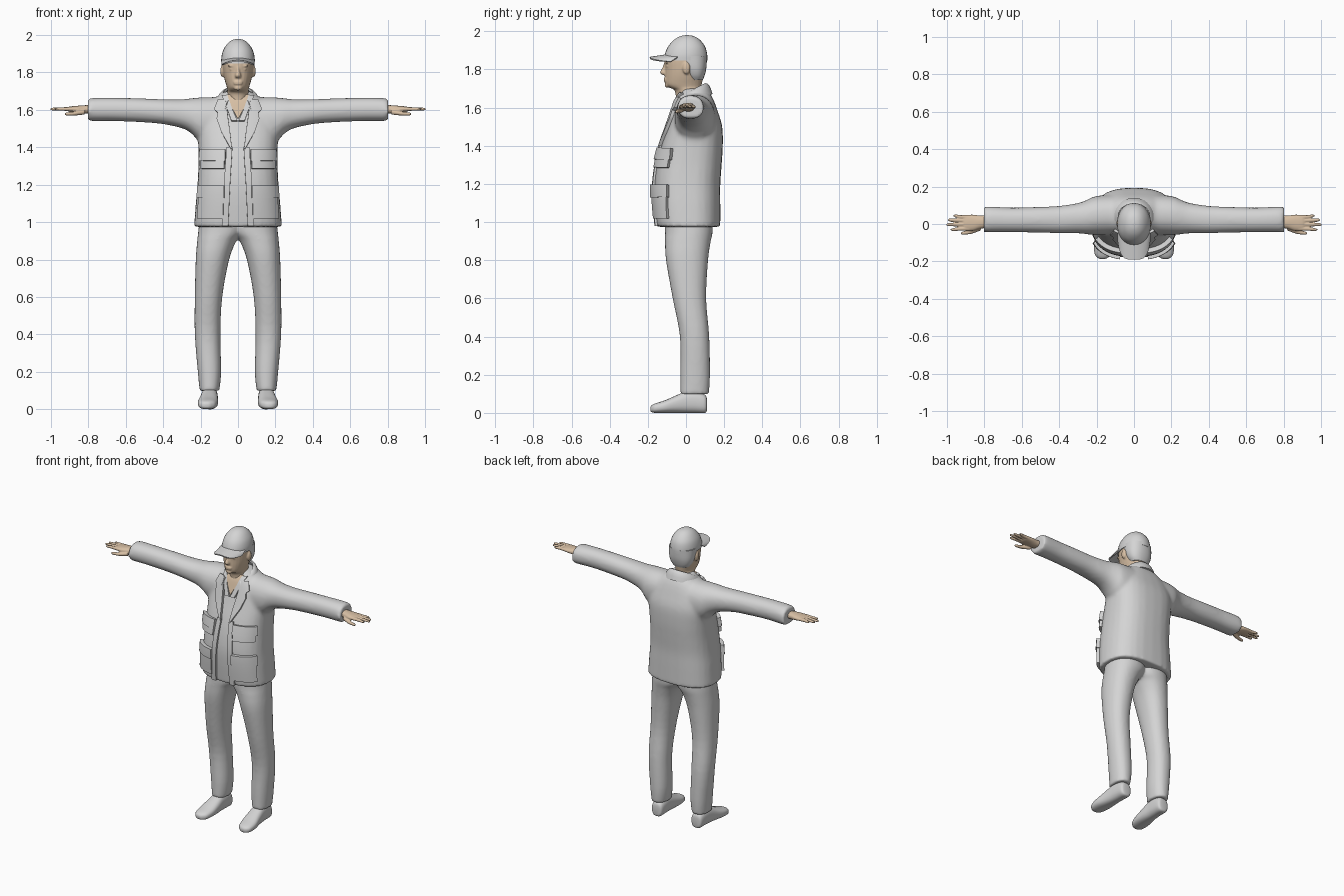
import bpy, bmesh, math
from mathutils import Matrix

if "Cube" in bpy.data.objects:
    bpy.data.objects.remove(bpy.data.objects["Cube"], do_unlink=True)


def material(name, colour):
    mat = bpy.data.materials.new(name)
    mat.use_nodes = True
    mat.diffuse_color = (*colour, 1)
    bsdf = next(n for n in mat.node_tree.nodes if n.type == "BSDF_PRINCIPLED")
    bsdf.inputs["Base Color"].default_value = (*colour, 1)
    bsdf.inputs["Roughness"].default_value = 0.8
    return mat


CLOTH = material("light grey cloth", (0.66, 0.66, 0.66))
SKIN = material("skin", (0.68, 0.52, 0.37))


def spline(rows, steps=4):
    """Smooth curve through rows of numbers."""
    out, last = [], len(rows) - 1
    for i in range(last):
        quad = [rows[min(max(k, 0), last)] for k in range(i - 1, i + 3)]
        for s in range(steps):
            t = s / steps
            out.append([b + t / 2 * (c - a + t * (2 * a - 5 * b + 4 * c - d + t * (3 * b - a - 3 * c + d)))
                        for a, b, c, d in zip(*quad)])
    return out + [list(rows[-1])]


def centred(rows):
    return [(z, -w, w, front, back) for z, w, front, back in rows]


def loft(bm, axis, rows, power=2.0, side=1, sides=28):
    """Skin rounded sections given as (position, a0, a1, b0, b1)."""
    rings = []
    for p, a0, a1, b0, b1 in spline(rows):
        ring = []
        for k in range(sides):
            t = math.tau * k / sides
            c, s = math.cos(t), math.sin(t)
            a = (a0 + a1) / 2 + (a1 - a0) / 2 * math.copysign(abs(c) ** (2 / power), c)
            b = (b0 + b1) / 2 + (b1 - b0) / 2 * math.copysign(abs(s) ** (2 / power), s)
            x, y, z = {"x": (p, a, b), "y": (a, p, b), "z": (a, b, p)}[axis]
            ring.append(bm.verts.new((x * side, y, z)))
        rings.append(ring)
    for lo, hi in zip(rings, rings[1:]):
        for k in range(sides):
            j = (k + 1) % sides
            bm.faces.new((lo[k], lo[j], hi[j], hi[k]))
    bm.faces.new(rings[0])
    bm.faces.new(rings[-1])


def ball(bm, centre, size):
    m = Matrix.Translation(centre) @ Matrix.Diagonal((*size, 1))
    bmesh.ops.create_uvsphere(bm, u_segments=20, v_segments=12, radius=1, matrix=m)


def finish(name, bm, mat, voxel=0, smooth=0, angle=50):
    bmesh.ops.recalc_face_normals(bm, faces=bm.faces)
    mesh = bpy.data.meshes.new(name)
    bm.to_mesh(mesh)
    bm.free()
    mesh.materials.append(mat)
    obj = bpy.data.objects.new(name, mesh)
    bpy.context.collection.objects.link(obj)
    bpy.ops.object.select_all(action="DESELECT")
    obj.select_set(True)
    bpy.context.view_layer.objects.active = obj
    bpy.ops.object.shade_smooth_by_angle(angle=math.radians(angle))
    if voxel:
        fuse = obj.modifiers.new("fuse", "REMESH")
        fuse.mode, fuse.voxel_size, fuse.use_smooth_shade = "VOXEL", voxel, True
        relax = obj.modifiers.new("relax", "SMOOTH")
        relax.factor, relax.iterations = 0.5, smooth
    return obj


def sheet(name, grid, mat, thick, mirror=False):
    """Thick sheet from a grid of points."""
    bm = bmesh.new()
    vs = [[bm.verts.new(p) for p in row] for row in grid]
    for lo, hi in zip(vs, vs[1:]):
        for k in range(len(lo) - 1):
            bm.faces.new((lo[k], lo[k + 1], hi[k + 1], hi[k]))
    obj = finish(name, bm, mat)
    solid = obj.modifiers.new("thickness", "SOLIDIFY")
    solid.thickness, solid.offset = thick, 0
    if mirror:
        obj.modifiers.new("mirror", "MIRROR")
    obj.modifiers.new("crisp", "EDGE_SPLIT").split_angle = math.radians(40)
    return obj


# Jacket body and sleeves, fused into one garment
TORSO = centred([(0.975, .235, -.155, .18), (1.1, .226, -.166, .18), (1.2, .217, -.168, .18),
                 (1.3, .212, -.155, .187), (1.4, .212, -.13, .193), (1.5, .215, -.095, .19),
                 (1.58, .2, -.068, .167), (1.64, .15, -.048, .145), (1.675, .105, -.03, .125),
                 (1.7, .07, -.02, .105)])
SLEEVE = [(.08, -.06, .16, 1.4, 1.67), (.2, -.06, .15, 1.43, 1.667), (.25, -.055, .13, 1.475, 1.662),
          (.3, -.05, .112, 1.502, 1.657), (.4, -.05, .097, 1.524, 1.657), (.5, -.046, .092, 1.533, 1.661),
          (.65, -.044, .088, 1.54, 1.665), (.76, -.044, .093, 1.54, 1.665), (.803, -.046, .094, 1.54, 1.66)]
BOXY = 2.6
bm = bmesh.new()
loft(bm, "z", TORSO, BOXY)
for side in (1, -1):
    loft(bm, "x", SLEEVE, 2.2, side)
finish("jacket", bm, CLOTH, voxel=.011, smooth=8)

CHEST = spline(TORSO)


def front_y(x, z):
    """Depth of the jacket front at a given place."""
    z = min(max(z, CHEST[0][0]), CHEST[-1][0])
    lo, hi = next((a, b) for a, b in zip(CHEST, CHEST[1:]) if z <= b[0])
    t = (z - lo[0]) / (hi[0] - lo[0])
    _, _, w, f, b = [p + (q - p) * t for p, q in zip(lo, hi)]
    r = min(abs(x) / w, 0.97)
    return (f + b) / 2 - (b - f) / 2 * (1 - r ** BOXY) ** (1 / BOXY)


def plate(name, rows, thick, lift, mat=CLOTH):
    """Mirrored panel on the jacket front from rows of (z, inner x, outer x)."""
    grid = []
    for i, (lo, hi) in enumerate(zip(rows, rows[1:])):
        for s in range(0 if i == 0 else 1, 7):
            z, a, b = [p + (q - p) * s / 6 for p, q in zip(lo, hi)]
            xs = [a + (b - a) * k / 10 for k in range(11)]
            grid.append([(x, front_y(x, z) - lift, z) for x in xs])
    return sheet(name, grid, mat, thick, mirror=True)


# Front details: opening, lapels, shirt collar, bare neckline and pockets
plate("neckline", [(1.68, 0, .062), (1.62, 0, .038), (1.555, 0, .003)], .008, .006, SKIN)
plate("shirt_collar", [(1.675, .055, .085), (1.61, .033, .06), (1.54, .003, .035)], .014, .006)
plate("lapels", [(1.65, .065, .105), (1.6, .058, .125), (1.585, .056, .108), (1.55, .052, .112),
                 (1.48, .042, .088), (1.39, .032, .038)], .02, .007)
plate("front_edges", [(1.4, .03, .06), (1.2, .042, .075), (.98, .052, .085)], .014, .004)
plate("chest_pockets", [(1.285, .072, .19), (1.37, .07, .188)], .03, .003)
plate("chest_flaps", [(1.325, .066, .194), (1.385, .066, .19)], .042, .003)
plate("hip_pockets", [(1.02, .078, .208), (1.18, .075, .198)], .03, .003)
plate("hip_flaps", [(1.13, .072, .205), (1.195, .072, .2)], .042, .003)

# Turned-down jacket collar
grid = []
for k in range(33):
    a = math.radians(-145 + 290 * k / 32)
    s, c = math.sin(a), math.cos(a)
    top = 1.68 + .042 * c
    grid.append([((.08 + .038 * v) * s, .02 + (.08 + .034 * v) * c, top + .012 * v - .065 * v * v)
                 for v in (0, .25, .5, .75, 1)])
sheet("collar", grid, CLOTH, .012)

# Trousers
LEG = [(.098, .1, .205, -.03, .12), (.2, .09, .215, -.03, .126), (.4, .094, .231, -.032, .122),
       (.6, .084, .231, -.07, .106), (.8, .047, .226, -.105, .116), (.9, .008, .218, -.11, .13),
       (.95, -.03, .213, -.11, .14), (1.06, -.04, .2, -.11, .14)]
bm = bmesh.new()
for side in (1, -1):
    loft(bm, "z", LEG, 2.2, side)
finish("trousers", bm, CLOTH, voxel=.01, smooth=5)

# Shoes
SHOE = [(.11, .13, .17, .015, .07), (.1, .112, .188, 0, .095), (.05, .108, .194, 0, .115),
        (0, .108, .198, 0, .113), (-.05, .106, .205, 0, .092), (-.11, .108, .215, 0, .066),
        (-.16, .12, .21, 0, .05), (-.18, .14, .195, .004, .04), (-.187, .155, .18, .012, .03)]
for name, side in (("left_shoe", 1), ("right_shoe", -1)):
    bm = bmesh.new()
    loft(bm, "y", SHOE, 2.5, side)
    finish(name, bm, CLOTH)

# Hands with four fingers and a thumb
PALM = [(.77, -.02, .045, 1.58, 1.625), (.82, -.025, .045, 1.58, 1.625), (.86, -.036, .05, 1.585, 1.622),
        (.9, -.035, .048, 1.59, 1.618), (.915, -.025, .04, 1.595, 1.612)]
THUMB = [(.82, -.035, -.01, 1.575, 1.602), (.87, -.053, -.028, 1.57, 1.592),
         (.915, -.057, -.04, 1.57, 1.587), (.926, -.053, -.045, 1.574, 1.583)]
for name, side in (("left_hand", 1), ("right_hand", -1)):
    bm = bmesh.new()
    loft(bm, "x", PALM, 2.2, side)
    loft(bm, "x", THUMB, 2, side, 12)
    for y, tip in ((-.026, .98), (-.003, 1.004), (.019, .995), (.038, .965)):
        e = y * 1.15
        loft(bm, "x", [(.88, y - .011, y + .011, 1.593, 1.616), (.93, y - .01, y + .01, 1.595, 1.615),
                       (tip - .012, e - .008, e + .008, 1.597, 1.612),
                       (tip, e - .004, e + .004, 1.6, 1.609)], 2, side, 12)
    finish(name, bm, SKIN, voxel=.004, smooth=2)

# Head and neck with modelled face
HEAD = centred([(1.57, .05, -.05, .07), (1.64, .056, -.052, .078), (1.69, .058, -.06, .08),
                (1.705, .056, -.088, .08), (1.722, .06, -.108, .083), (1.76, .071, -.111, .09),
                (1.8, .079, -.111, .1), (1.85, .083, -.113, .105), (1.9, .08, -.1, .1),
                (1.94, .05, -.06, .06)])
NOSE = centred([(1.838, .008, -.114, -.09), (1.81, .01, -.124, -.09), (1.785, .016, -.136, -.09),
                (1.772, .014, -.126, -.09)])
bm = bmesh.new()
loft(bm, "z", HEAD)
loft(bm, "z", NOSE, 2, 1, 16)
for z in (1.75, 1.741):
    ball(bm, (0, -.108, z), (.024, .009, .006))
ball(bm, (0, -.099, 1.718), (.022, .013, .014))
for side in (1, -1):
    ball(bm, (side * .083, .002, 1.807), (.012, .02, .032))
    ball(bm, (side * .034, -.1, 1.836), (.022, .009, .006))
    ball(bm, (side * .033, -.097, 1.818), (.013, .008, .006))
finish("head", bm, SKIN, voxel=.005, smooth=2)

# Short hair behind the ears
bm = bmesh.new()
loft(bm, "z", centred([(1.745, .055, .01, .088), (1.77, .073, -.005, .098), (1.81, .085, -.03, .107),
                       (1.87, .088, -.06, .11)]), 2.3)
finish("hair", bm, CLOTH)

# Cap crown and peak
bm = bmesh.new()
loft(bm, "z", centred([(1.848, .089, -.115, .112), (1.88, .089, -.111, .111), (1.92, .079, -.094, .1),
                       (1.955, .056, -.063, .073), (1.974, .03, -.03, .042), (1.98, .004, 0, .01)]), 2.1)
finish("cap_crown", bm, CLOTH)
grid = []
for k in range(25):
    u = math.sin(math.radians(-80 + 160 * k / 24))
    reach = math.sqrt(1 - u ** 4)
    grid.append([(.086 * u, -.045 - .145 * v * reach, 1.884 - .022 * v - .022 * u * u)
                 for v in (0, .2, .4, .6, .8, 1)])
sheet("cap_peak", grid, CLOTH, .008)
